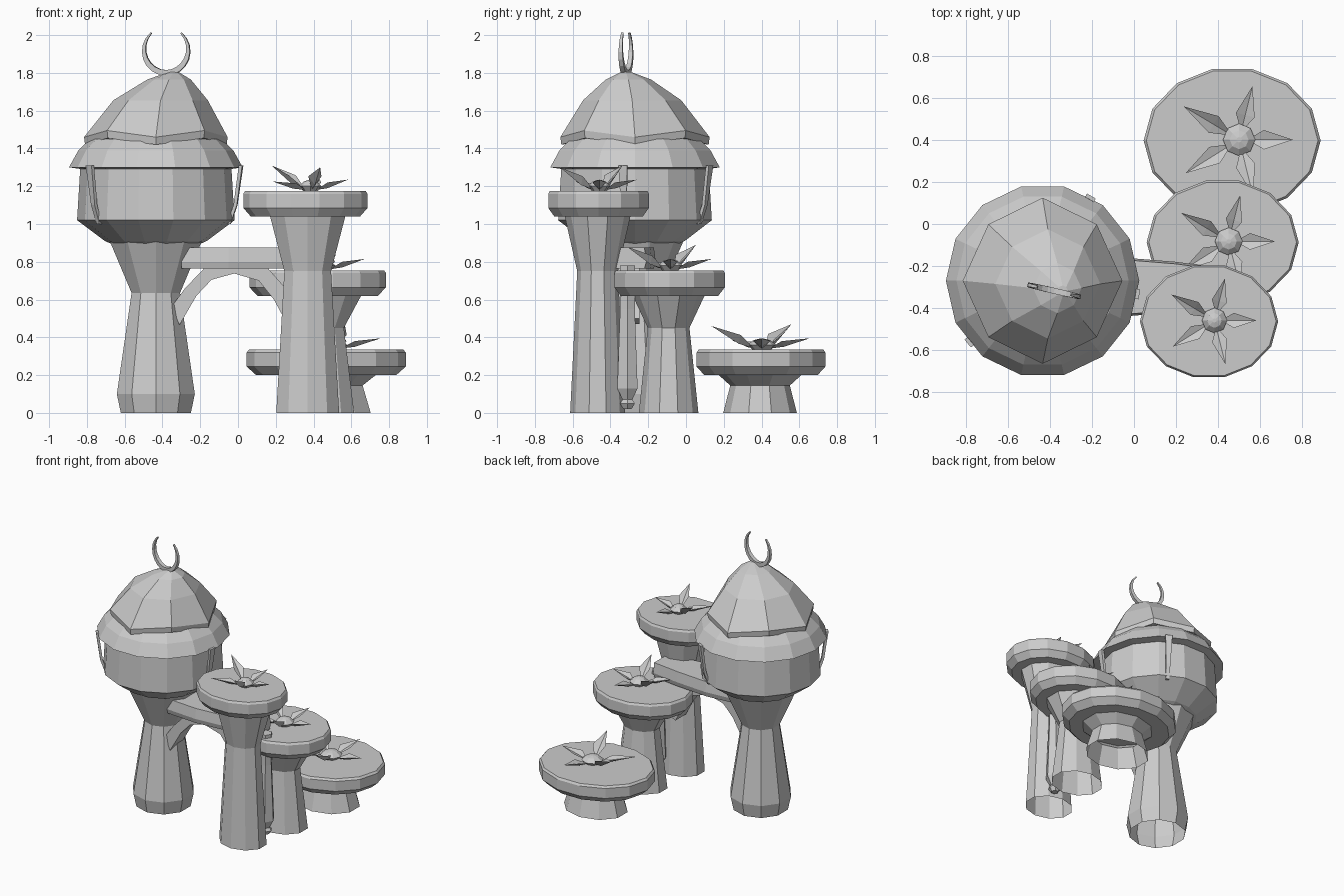
import bpy, bmesh
from math import sin, cos, pi, radians
from mathutils import Vector, Matrix

cube = bpy.data.objects.get("Cube")
if cube:
    bpy.data.objects.remove(cube, do_unlink=True)

stone = bpy.data.materials.new("pale grey stone")
stone.use_nodes = True
stone.diffuse_color = (0.6, 0.6, 0.6, 1)
stone.node_tree.nodes["Principled BSDF"].inputs["Base Color"].default_value = (0.6, 0.6, 0.6, 1)


def finish(name, bm):
    bmesh.ops.recalc_face_normals(bm, faces=bm.faces[:])
    mesh = bpy.data.meshes.new(name)
    bm.to_mesh(mesh)
    bm.free()
    mesh.materials.append(stone)
    obj = bpy.data.objects.new(name, mesh)
    bpy.context.collection.objects.link(obj)
    return obj


def loft(bm, rings, cap_start=False, cap_end=False):
    """Join closed rings of points with quads."""
    loops = [[bm.verts.new(p) for p in ring] for ring in rings]
    n = len(loops[0])
    for a, b in zip(loops, loops[1:]):
        for i in range(n):
            j = (i + 1) % n
            bm.faces.new((a[i], a[j], b[j], b[i]))
    if cap_start:
        bm.faces.new(loops[0][::-1])
    if cap_end:
        bm.faces.new(loops[-1])


def turned(name, cx, cy, profile, sides, squash=1.0, phase=0.0, bottom=False, top=False):
    """Faceted lathe part; profile rows are (radius, height)."""
    bm = bmesh.new()
    turn = [2 * pi * (i + phase) / sides for i in range(sides)]
    loft(bm, [[(cx + r * cos(a), cy + r * squash * sin(a), z) for a in turn]
              for r, z in profile], bottom, top)
    return finish(name, bm)


# Tower: pedestal, round chamber and overhanging rim
TX, TY = -0.435, -0.27
turned("tower_pedestal", TX, TY,
       [(0.195, 0), (0.217, 0.1), (0.135, 0.635), (0.27, 0.94)], 10, phase=0.5)
turned("tower_chamber", TX, TY,
       [(0.2, 0.88), (0.27, 0.91), (0.417, 1.02), (0.4, 1.3)], 14, bottom=True)
turned("tower_rim", TX, TY,
       [(0.39, 1.29), (0.46, 1.3), (0.41, 1.39), (0.35, 1.45), (0.3, 1.46)], 14, bottom=True, top=True)

# Leaning eight-sided roof with a scalloped lower edge
bm = bmesh.new()
roof = []
for cx, cy, r, z, dip in [(TX, TY, 0.3, 1.45, 0.02), (TX, TY, 0.375, 1.455, 0.035),
                          (TX, TY, 0.38, 1.495, 0.035), (-0.41, -0.285, 0.25, 1.655, 0),
                          (-0.365, -0.305, 0.115, 1.765, 0), (-0.34, -0.318, 0.025, 1.805, 0)]:
    ring = []
    for i in range(8):
        a = i * pi / 4
        corner = i % 2 == 0
        k = r * (1 if corner else 0.96)
        ring.append((cx + k * cos(a), cy + 1.04 * k * sin(a), z - (dip if corner else 0)))
    roof.append(ring)
loft(bm, roof, True, True)
finish("tower_roof", bm)

# Crescent finial, open at the top
bm = bmesh.new()
rings = []
steps = 16
spin = Matrix.Rotation(radians(-13), 3, 'Z')
for i in range(steps + 1):
    t = i / steps
    a = radians(130 + 280 * t)
    thick = 0.008 + 0.022 * sin(pi * t)
    d = 0.006 + 0.008 * sin(pi * t)
    rings.append([Vector((-0.38, -0.318, 1.915)) + spin @ Vector((r * cos(a), y, r * sin(a)))
                  for r, y in ((0.13, -d), (0.13, d), (0.13 - thick, d), (0.13 - thick, -d))])
loft(bm, rings, True, True)
finish("crescent_finial", bm)

# Thin brackets between rim and chamber
for k, angle in enumerate((60, 220, -8)):
    bm = bmesh.new()
    turn = Matrix.Rotation(radians(angle), 3, 'Z')
    rings = []
    for r, z, w in ((0.465, 1.31, 0.024), (0.452, 1.22, 0.02), (0.435, 1.1, 0.015), (0.4, 1.0, 0.012)):
        rings.append([Vector((TX, TY, z)) + turn @ Vector((x, y, 0))
                      for x, y in ((r, -w), (r, w), (r - 0.018, w), (r - 0.018, -w))])
    loft(bm, rings, True, True)
    finish("rim_bracket_%d" % (k + 1), bm)

# Bridge deck, narrowing away from the tower
bm = bmesh.new()
loft(bm, [[(x, -0.3 - w, 0.765), (x, -0.3 - w - 0.01, 0.8), (x, -0.3 - w, 0.875),
           (x, -0.3 + w, 0.875), (x, -0.3 + w + 0.01, 0.8), (x, -0.3 + w, 0.765)]
          for x, w in ((-0.3, 0.11), (-0.05, 0.13), (0.2, 0.11), (0.42, 0.08))], True, True)
finish("bridge_deck", bm)

# Arch below the deck, as pairs of outer and inner points
bm = bmesh.new()
arch = []
for xo, zo, xi, zi in ((-0.35, 0.565, -0.31, 0.465), (-0.28, 0.66, -0.22, 0.62),
                       (-0.17, 0.775, -0.14, 0.705), (-0.02, 0.78, -0.02, 0.738),
                       (0.15, 0.775, 0.11, 0.7), (0.27, 0.64, 0.19, 0.6), (0.33, 0.5, 0.26, 0.47)):
    arch.append([(xo, -0.37, zo), (xo, -0.245, zo), (xi, -0.245, zi), (xi, -0.37, zi)])
loft(bm, arch, True, True)
finish("bridge_arch", bm)

# Slim post under the far end of the bridge
turned("bridge_post", 0.45, -0.31,
       [(0.025, 0.02), (0.045, 0.05), (0.03, 0.07), (0.062, 0.13), (0.045, 0.55), (0.045, 0.78)],
       6, bottom=True, top=True)


def flower(name, cx, cy, z, s):
    bm = bmesh.new()
    # Angle, length and tip height of each folded petal
    for angle, length, rise in ((0, 0.2, 0.06), (76, 0.205, 0.06), (149, 0.24, 0.135),
                                (212, 0.235, 0.05), (284, 0.215, 0.125)):
        turn = Matrix.Rotation(radians(angle), 3, 'Z')
        mid = 0.46 * length
        pts = [(0.03, 0, 0.005), (mid, 0.036, 0.5 * rise + 0.015), (length, 0, rise),
               (mid, -0.036, 0.5 * rise + 0.015), (mid, 0, 0.4 * rise + 0.005), (mid, 0, 0.25 * rise)]
        v = []
        for p in pts:
            q = turn @ Vector(p)
            v.append(bm.verts.new((cx + s * q.x, cy + s * q.y, z + q.z)))
        for ridge in (4, 5):
            for i in range(4):
                bm.faces.new((v[i], v[(i + 1) % 4], v[ridge]))
    finish(name + "_petals", bm)
    turned(name + "_bud", cx, cy,
           [(0.035 * s, z - 0.005), (0.06 * s, z + 0.025), (0.035 * s, z + 0.05), (0.01 * s, z + 0.058)],
           8, bottom=True, top=True)


# Three stepped pillars with oval dishes and flowers
pillars = (("tall", 0.357, -0.463, 1.175, 1.0, 0.75, 0.13, 0.175),
           ("middle", 0.422, -0.087, 0.755, 1.1, 0.45, 0.133, 0.19),
           ("low", 0.467, 0.397, 0.335, 1.28, 0.145, 0.19, 0.235))
for label, cx, cy, z, s, neck_z, neck_r, foot_r in pillars:
    R = 0.329 * s
    turned(label + "_pillar_column", cx + 0.012, cy - 0.005,
           [(foot_r, 0), (neck_r, neck_z), (0.64 * R, z - 0.13)], 10, 0.83, 0.5)
    turned(label + "_pillar_dish", cx, cy,
           [(0.6 * R, z - 0.135), (0.88 * R, z - 0.135), (R, z - 0.09), (R, z - 0.015), (0.97 * R, z)],
           14, 0.83, bottom=True, top=True)
    flower(label + "_pillar_flower", cx + 0.026 * s, cy + 0.004, z, s)
